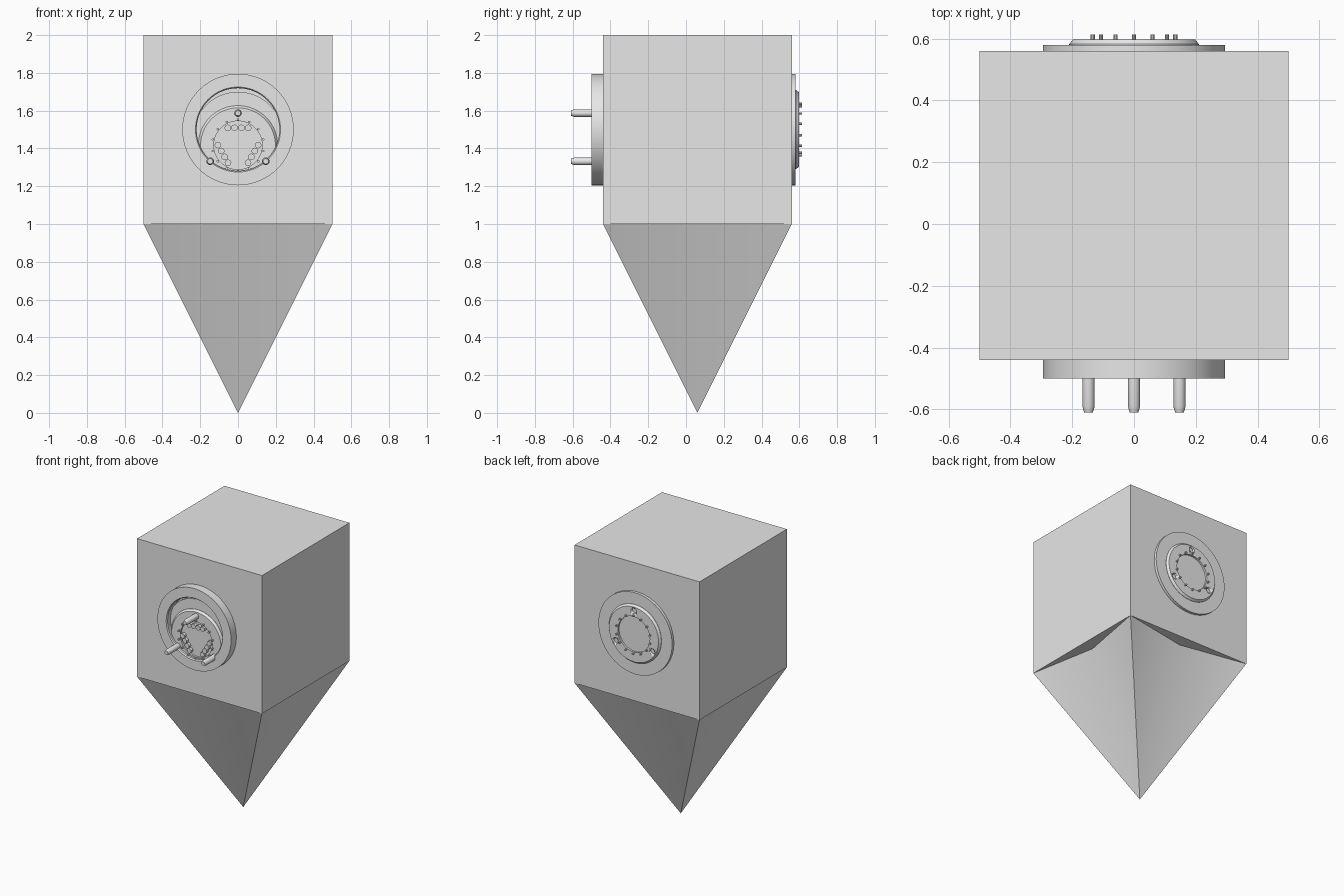
import bpy, bmesh
from math import sin, cos, pi, radians

cube = bpy.data.objects.get("Cube")
if cube:
    bpy.data.objects.remove(cube, do_unlink=True)

FRONT, BACK = -0.44, 0.56      # body faces
MID_Y = (FRONT + BACK) / 2
PORT_Z, PLUG_Z = 1.5, 1.417    # connector centres

grey = bpy.data.materials.new("plain_grey")
grey.use_nodes = True
grey.diffuse_color = (0.8, 0.8, 0.8, 1)
grey.node_tree.nodes["Principled BSDF"].inputs["Base Color"].default_value = (0.8, 0.8, 0.8, 1)


def finish(name, bm, smooth=True):
    bmesh.ops.recalc_face_normals(bm, faces=bm.faces)
    mesh = bpy.data.meshes.new(name)
    bm.to_mesh(mesh)
    bm.free()
    mesh.materials.append(grey)
    obj = bpy.data.objects.new(name, mesh)
    bpy.context.collection.objects.link(obj)
    bpy.ops.object.select_all(action='DESELECT')
    obj.select_set(True)
    bpy.context.view_layer.objects.active = obj
    if smooth:
        bpy.ops.object.shade_smooth_by_angle(angle=radians(30))
    return obj


def turned(name, profile, centres, segs, side):
    """Revolve (radius, height) about the y axis at each centre; side is -1 front, +1 back."""
    base = FRONT if side < 0 else BACK
    bm = bmesh.new()
    for cx, cz in centres:
        rings = []
        for r, h in profile:
            y = base + side * h
            if r == 0:
                rings.append([bm.verts.new((cx, y, cz))] * segs)
            else:
                rings.append([bm.verts.new((cx + r * cos(2 * pi * i / segs), y,
                                            cz + r * sin(2 * pi * i / segs))) for i in range(segs)])
        for a, b in zip(rings, rings[1:]):
            for i in range(segs):
                j = (i + 1) % segs
                bm.faces.new(list(dict.fromkeys((a[i], a[j], b[j], b[i]))))
    return finish(name, bm)


def around(radius, count, z):
    """Evenly spaced centres on a circle, starting at the top."""
    return [(radius * sin(2 * pi * i / count), z + radius * cos(2 * pi * i / count))
            for i in range(count)]


# Cubic body
bm = bmesh.new()
bmesh.ops.create_cube(bm, size=1)
bmesh.ops.translate(bm, verts=bm.verts, vec=(0, MID_Y, 1.5))
finish("body", bm, smooth=False)

# Pointed base with sides folded inward along their middles
bm = bmesh.new()
tip = bm.verts.new((0, MID_Y, 0))
rim = []
for k in range(8):
    a = k * pi / 4
    r = 0.5 * 2 ** 0.5 if k % 2 else 0.408
    rim.append(bm.verts.new((r * cos(a), MID_Y + r * sin(a), 1)))
for k in range(8):
    bm.faces.new((rim[k], rim[(k + 1) % 8], tip))
finish("pointed_base", bm)

# Shared stepped disc with a shallow central recess
disc = [(0, 0.005), (0.21, 0.005), (0.21, 0.022), (0.198, 0.037),
        (0.128, 0.037), (0.128, 0.023), (0, 0.023)]
stud = [(0.0065, 0.018), (0.0065, 0.053), (0, 0.053)]

# Front: collar ring around a lowered plug
turned("front_collar", [(0.295, 0), (0.295, 0.06), (0.225, 0.06), (0.219, 0.052), (0.219, 0)],
       [(0, PORT_Z)], 64, -1)
turned("plug_plate", [(0.24, 0), (0.24, 0.02), (0, 0.02)], [(0, 1.46)], 64, -1)
turned("plug_disc", disc, [(0, PLUG_Z)], 64, -1)
turned("plug_studs", stud, around(0.137, 14, PLUG_Z), 10, -1)
turned("plug_pins", [(0.02, 0.02), (0.02, 0.15), (0.014, 0.17), (0, 0.17)],
       around(0.17, 3, PLUG_Z), 20, -1)

# Three rows of four contacts inside the plug
contacts = []
for k in range(3):
    a = 2 * pi * k / 3
    for s in (-0.054, -0.018, 0.018, 0.054):
        contacts.append((s * cos(a) + 0.092 * sin(a), PLUG_Z + 0.092 * cos(a) - s * sin(a)))
turned("plug_contacts", [(0.0175, 0.018), (0.0175, 0.045), (0, 0.045)], contacts, 12, -1)

# Back: flange and socket disc with three pin holes
turned("socket_flange", [(0.295, 0), (0.295, 0.02), (0, 0.02)], [(0, PORT_Z)], 64, 1)
socket = turned("socket_disc", disc, [(0, PORT_Z)], 64, 1)
cutter = turned("hole_cutter", [(0, 0.021), (0.021, 0.021), (0.021, 0.06), (0, 0.06)],
                around(0.17, 3, PORT_Z), 20, 1)
cutter.hide_render = True
cut = socket.modifiers.new("pin_holes", 'BOOLEAN')
cut.object = cutter
cut.operation = 'DIFFERENCE'
cut.solver = 'EXACT'
bpy.context.view_layer.objects.active = socket
bpy.ops.object.modifier_apply(modifier=cut.name)
bpy.data.objects.remove(cutter, do_unlink=True)
turned("socket_studs", stud, around(0.137, 14, PORT_Z), 10, 1)
